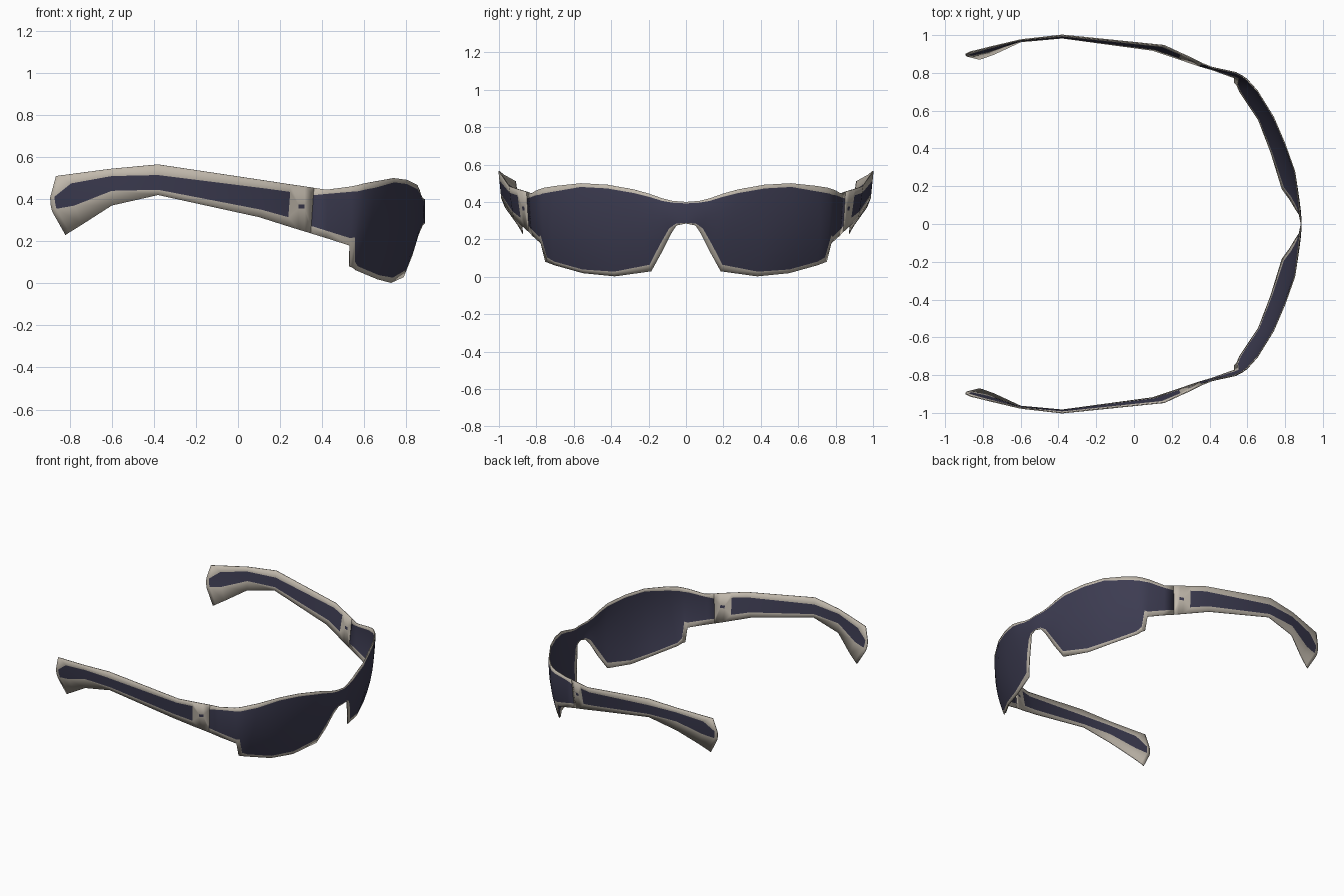
import bpy, bmesh, math
from mathutils import Vector

if "Cube" in bpy.data.objects:
    bpy.data.objects.remove(bpy.data.objects["Cube"])


def material(name, rgb):
    m = bpy.data.materials.new(name)
    m.diffuse_color = (*rgb, 1)
    m.use_nodes = True
    m.node_tree.nodes["Principled BSDF"].inputs["Base Color"].default_value = m.diffuse_color
    return m


BEIGE = material("beige_rim", (0.53, 0.48, 0.41))
DARK = material("dark_tint", (0.046, 0.045, 0.083))


def strip(name, columns):
    """Sheet lofted through columns of (top, bottom, top margin, bottom margin, bulge, dark).
    The band between the margins is dark, the rest beige."""
    bm = bmesh.new()
    grid = []
    for top, bot, m_top, m_bot, bulge, dark in columns:
        top, bot, bulge = Vector(top), Vector(bot), Vector(bulge)
        h = top.z - bot.z
        t0, t1 = m_bot / h, 1 - m_top / h
        rows = [0] + [t0 + (t1 - t0) * k / 6 for k in range(7)] + [1]
        grid.append([bm.verts.new(bot.lerp(top, t) + bulge * 4 * t * (1 - t)) for t in rows])
    for i in range(len(grid) - 1):
        a, b = grid[i], grid[i + 1]
        for j in range(len(a) - 1):
            f = bm.faces.new((a[j], b[j], b[j + 1], a[j + 1]))
            f.material_index = int(columns[i][5] and 0 < j < len(a) - 2)
            f.smooth = True
    me = bpy.data.meshes.new(name)
    bm.to_mesh(me)
    bm.free()
    me.materials.append(BEIGE)
    me.materials.append(DARK)
    ob = bpy.data.objects.new(name, me)
    bpy.context.collection.objects.link(ob)
    # other half, then a thin wall
    mir = ob.modifiers.new("mirror", 'MIRROR')
    mir.use_axis = (False, True, False)
    mir.merge_threshold = 0.0005
    sol = ob.modifiers.new("wall", 'SOLIDIFY')
    sol.thickness = 0.006
    sol.offset = 0
    bpy.ops.object.select_all(action='DESELECT')
    bpy.context.view_layer.objects.active = ob
    ob.select_set(True)
    bpy.ops.object.shade_smooth_by_angle(angle=math.radians(40))


# Wraparound front: top point, bottom point, top margin, bottom margin
front = [
    ((.885, 0, .40), (.885, 0, .285), .008, .004),
    ((.875, .07, .405), (.875, .05, .275), .01, .01),
    ((.868, .13, .42), (.855, .08, .23), .015, .03),
    ((.86, .20, .445), (.825, .13, .13), .018, .04),
    ((.85, .28, .467), (.785, .185, .03), .02, .035),
    ((.80, .42, .492), (.725, .38, .003), .02, .025),
    ((.74, .56, .50), (.66, .55, .02), .02, .02),
    ((.655, .70, .485), (.56, .70, .062), .03, .02),
    ((.60, .76, .475), (.545, .735, .075), .03, .03),
    ((.575, .78, .468), (.53, .75, .08), .03, .14),
    ((.535, .80, .46), (.53, .775, .18), .025, .035),
    ((.42, .825, .445), (.42, .815, .215), .02, .035),
    ((.36, .85, .454), (.345, .837, .238), .035, .035),
]
n = len(front) - 1
shield = []
for i, (t, b, mt, mb) in enumerate(front):
    out = Vector((t[0], t[1], 0)).normalized() * 0.025 * math.sin(math.pi * i / n)
    shield.append((t, b, mt, mb, out, True))
strip("lens_shield", shield)

# Temple arms: hinge with small screw dot, then tinted panel to the flared tip
arm = [
    ((.36, .85, .454), (.345, .837, .238), .035, .035, 0, False),
    ((.316, .873, .461), (.316, .847, .247), .086, .108, 0, True),
    ((.286, .887, .465), (.286, .857, .256), .09, .099, 0, False),
    ((.25, .903, .47), (.235, .875, .272), .035, .043, 0, True),
    ((.16, .945, .484), (.10, .92, .315), .035, .035, 0, True),
    ((-.38, 1.0, .565), (-.38, .985, .42), .05, .025, 0, True),
    ((-.60, .975, .545), (-.60, .965, .37), .035, .07, 0, True),
    ((-.79, .93, .52), (-.74, .90, .28), .045, .09, -.02, True),
    ((-.85, .915, .512), (-.80, .878, .243), .10, .112, -.043, False),
    ((-.865, .912, .51), (-.82, .873, .23), .10, .112, -.047, False),
]
strip("temple_arm", [(t, b, mt, mb, (bx, 0, 0), d) for t, b, mt, mb, bx, d in arm])
